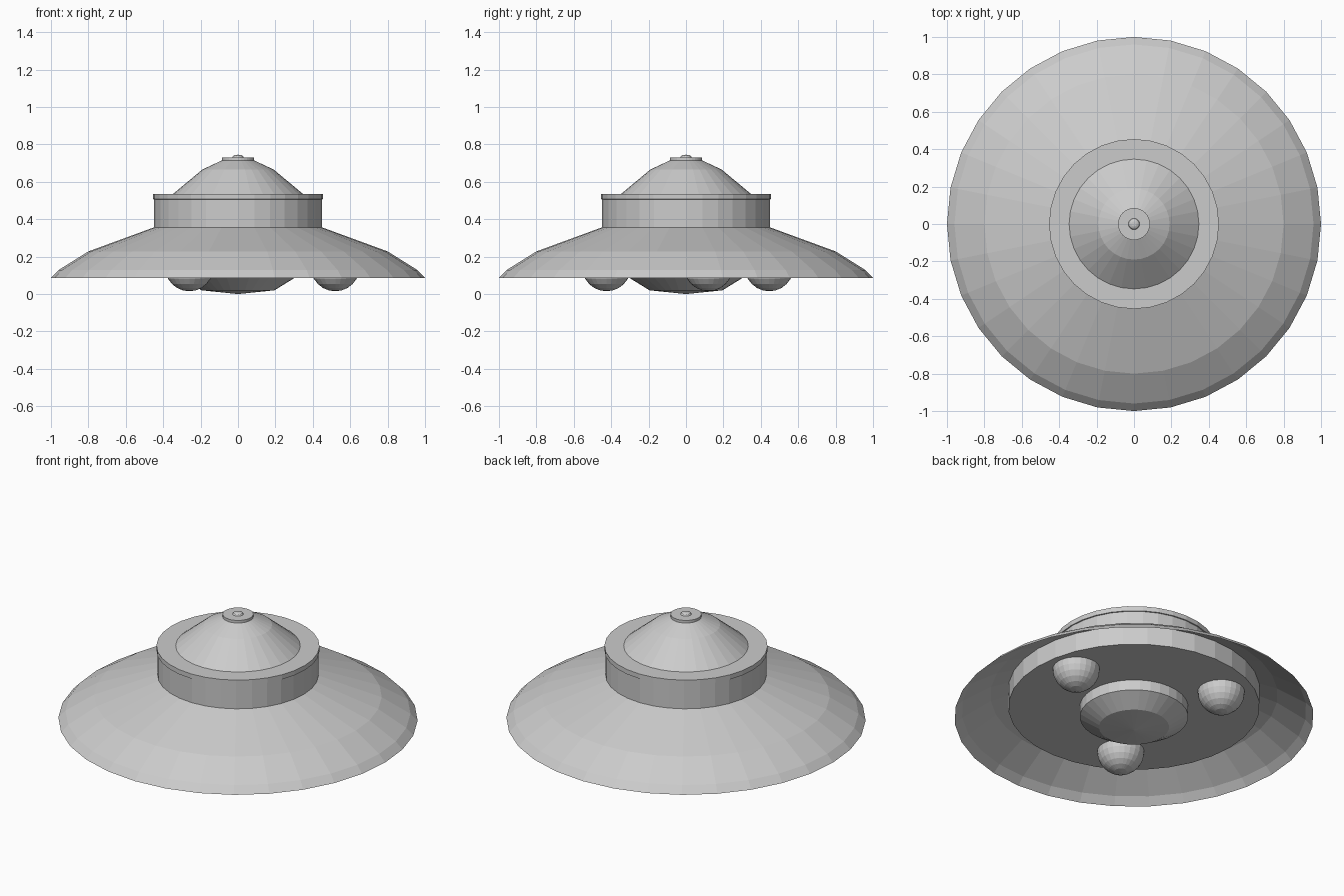
import bpy, bmesh, math

if "Cube" in bpy.data.objects:
    bpy.data.objects.remove(bpy.data.objects["Cube"])

SIDES = 32


def lathe(name, profile, sides=SIDES, location=(0, 0, 0), smooth=False):
    """Spin a (radius, z) profile around z; radius 0 makes a pole."""
    bm = bmesh.new()
    rings = []
    for r, z in profile:
        if r == 0:
            rings.append([bm.verts.new((0, 0, z))] * sides)
        else:
            angles = [2 * math.pi * i / sides for i in range(sides)]
            rings.append([bm.verts.new((r * math.cos(a), r * math.sin(a), z)) for a in angles])
    for low, high in zip(rings, rings[1:]):
        for i in range(sides):
            j = (i + 1) % sides
            quad = list(dict.fromkeys([low[i], low[j], high[j], high[i]]))
            bm.faces.new(quad)
    mesh = bpy.data.meshes.new(name)
    bm.to_mesh(mesh)
    bm.free()
    obj = bpy.data.objects.new(name, mesh)
    obj.location = location
    bpy.context.collection.objects.link(obj)
    return obj


def half_ball(radius, z, steps, direction):
    """Quarter-circle profile, ordered from low z to high z."""
    pts = []
    for k in range(steps + 1):
        a = math.pi / 2 * k / steps
        r = 0 if k == steps else radius * math.cos(a)
        pts.append((r, z + direction * radius * math.sin(a)))
    return pts if direction > 0 else pts[::-1]


# Wide thin flaring saucer skirt
lathe("saucer_skirt", [(1.0, 0.086), (0.96, 0.128), (0.80, 0.228), (0.448, 0.357)])

# Cabin drum with a slightly wider lip and flat top ledge
lathe("cabin_drum", [(0.448, 0.355), (0.448, 0.506), (0.454, 0.507),
                     (0.454, 0.536), (0.345, 0.536)])

# Faceted dome on the cabin
lathe("dome", [(0.347, 0.536), (0.19, 0.666), (0.085, 0.715)])

# Cap disc and small knob at the top
lathe("top_cap", [(0.0855, 0.714), (0.0855, 0.731), (0, 0.731)])
lathe("top_knob", [(0.03, 0.731), (0.025, 0.739), (0.014, 0.744), (0, 0.745)], sides=16)

# Underside deck set up inside the skirt
lathe("belly_deck", [(0, 0.15), (0.70, 0.15), (0.70, 0.264)])

# Central bowl under the deck
lathe("belly_bowl", [(0, 0.0), (0.195, 0.02), (0.302, 0.086), (0.302, 0.152)])

# Three landing balls around the bowl
for n, (x, y) in enumerate([(0.52, 0.12), (-0.26, 0.445), (-0.26, -0.425)], 1):
    lathe(f"landing_ball_{n}", half_ball(0.131, 0.146, 6, -1) + [(0.131, 0.152)],
          sides=24, location=(x, y, 0))
